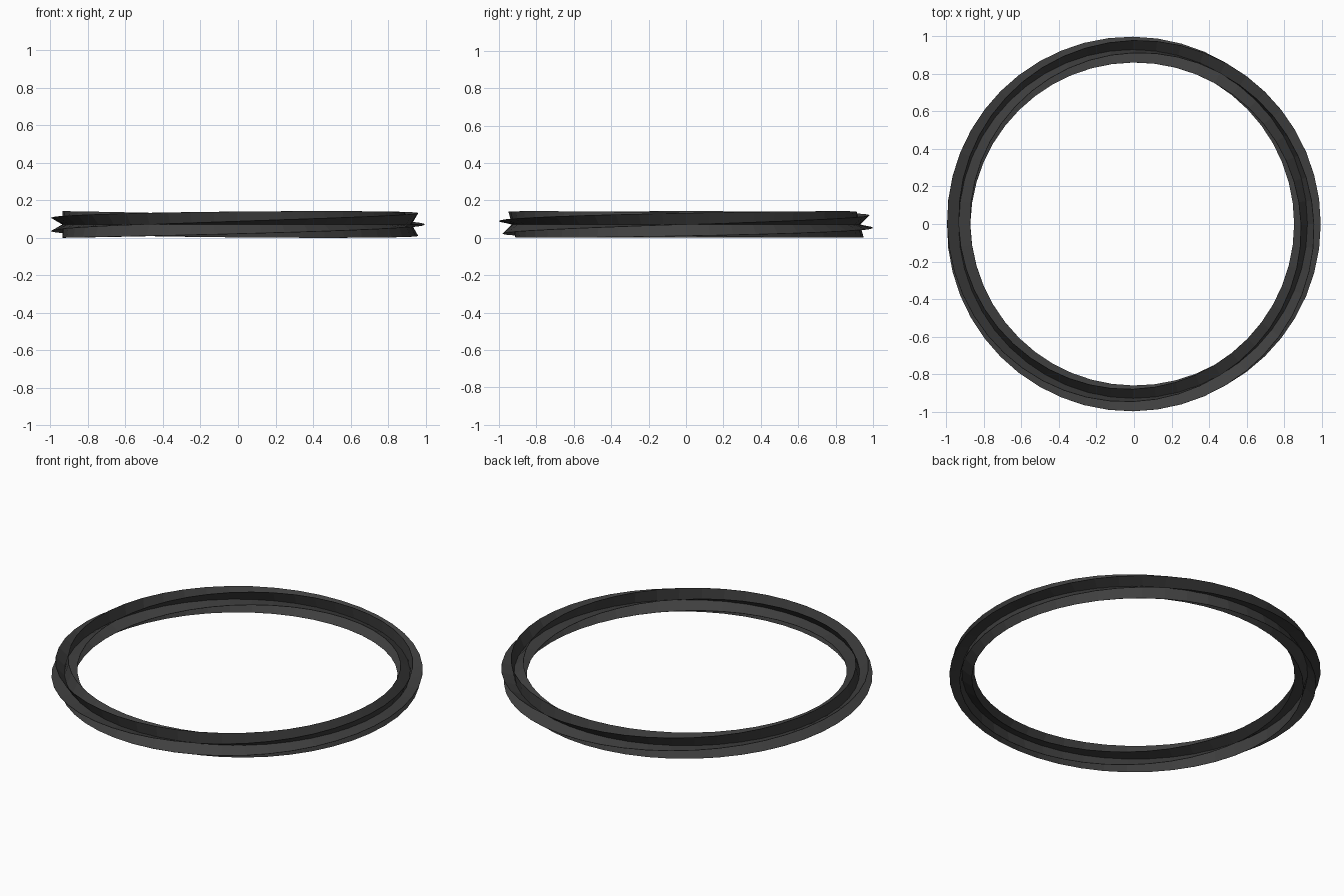
import bpy
from math import sin, cos, tau, pi

if "Cube" in bpy.data.objects:
    bpy.data.objects.remove(bpy.data.objects["Cube"])

R, HALF, T = 0.93, 0.071, 0.001   # ring radius, half band width, half thickness
SEG = 48                          # steps around the ring

dark = bpy.data.materials.new("dark_grey")
dark.diffuse_color = (0.05, 0.05, 0.05, 1)
dark.use_nodes = True
dark.node_tree.nodes["Principled BSDF"].inputs["Base Color"].default_value = dark.diffuse_color


def twisted_band(name, start):
    """Flat band bent into a ring with a half twist along its length."""
    section = [(HALF, -T), (HALF, T), (-HALF, T), (-HALF, -T)]
    verts, faces = [], []
    for i in range(SEG):
        a = tau * i / SEG
        p = start + a / 2
        for u, v in section:
            r = R + u * cos(p) - v * sin(p)
            z = HALF + u * sin(p) + v * cos(p)
            verts.append((r * cos(a) - 0.005, r * sin(a), z))
    for i in range(SEG):
        j = (i + 1) % SEG
        shift = 2 if j == 0 else 0    # half twist joins opposite edges
        for k in range(4):
            n = (k + 1) % 4
            faces.append((i * 4 + k, j * 4 + (k + shift) % 4,
                          j * 4 + (n + shift) % 4, i * 4 + n))
    mesh = bpy.data.meshes.new(name)
    mesh.from_pydata(verts, [], faces)
    mesh.materials.append(dark)
    obj = bpy.data.objects.new(name, mesh)
    bpy.context.collection.objects.link(obj)
    # Make normals point outward
    bpy.context.view_layer.objects.active = obj
    obj.select_set(True)
    bpy.ops.object.mode_set(mode='EDIT')
    bpy.ops.mesh.select_all(action='SELECT')
    bpy.ops.mesh.normals_make_consistent(inside=False)
    bpy.ops.object.mode_set(mode='OBJECT')
    obj.select_set(False)


# Three bands crossing along a shared centre line
for n in range(3):
    twisted_band(f"twisted_band_{n + 1}", n * pi / 3)
